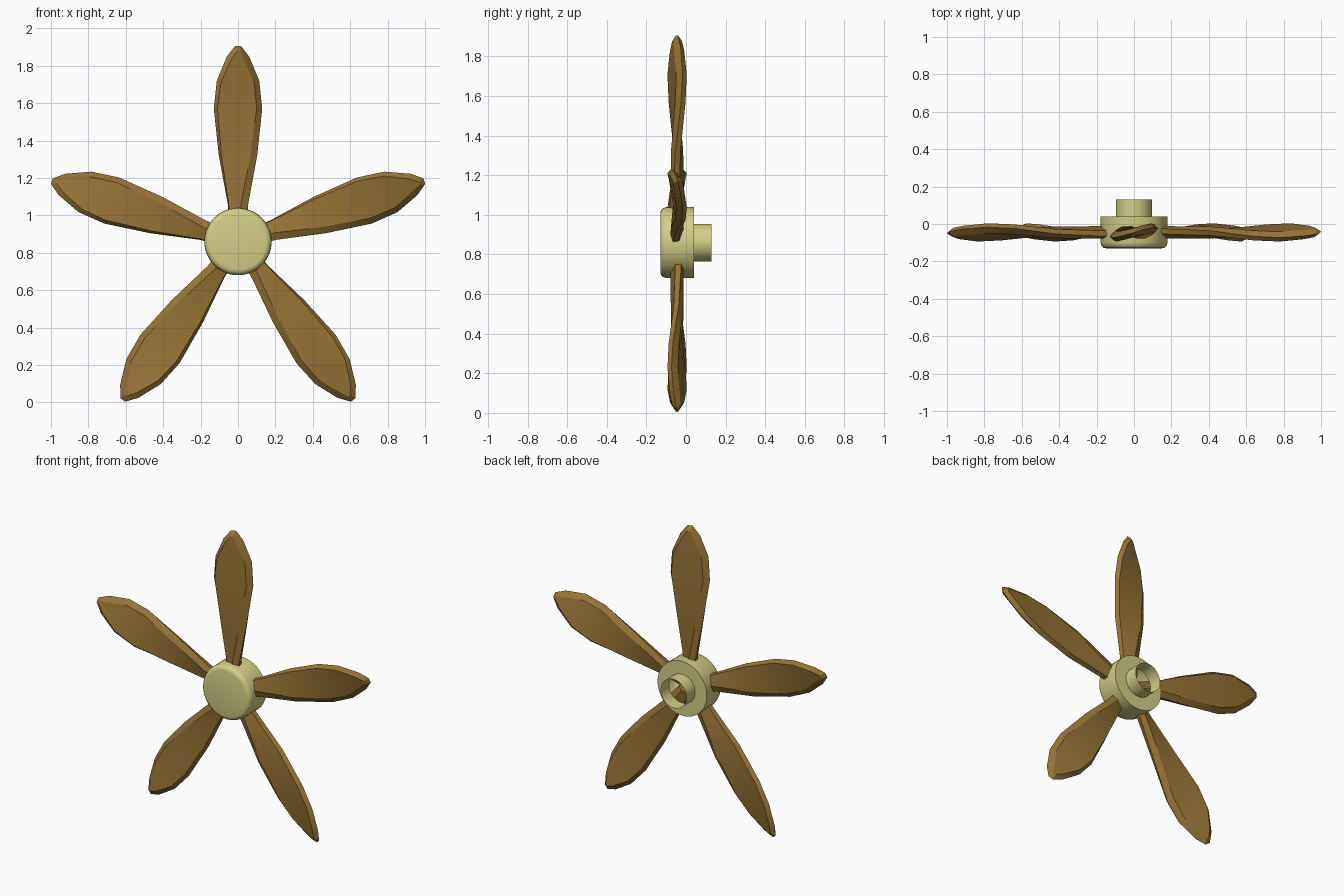
import bpy, bmesh, math
from mathutils import Matrix

if "Cube" in bpy.data.objects:
    bpy.data.objects.remove(bpy.data.objects["Cube"])

HUB_Z = 0.86      # height of the rotation axis
BLADE_Y = -0.045  # plane of the blades


def material(name, rgb):
    m = bpy.data.materials.new(name)
    m.diffuse_color = (*rgb, 1)
    m.use_nodes = True
    m.node_tree.nodes["Principled BSDF"].inputs["Base Color"].default_value = m.diffuse_color
    return m


khaki = material("pale khaki", (0.66, 0.62, 0.24))
bronze = material("dark bronze", (0.305, 0.175, 0.036))


def finish(bm, name, mat, angle):
    bmesh.ops.recalc_face_normals(bm, faces=bm.faces)
    me = bpy.data.meshes.new(name)
    bm.to_mesh(me)
    bm.free()
    me.materials.append(mat)
    ob = bpy.data.objects.new(name, me)
    bpy.context.collection.objects.link(ob)
    bpy.ops.object.select_all(action='DESELECT')
    ob.select_set(True)
    bpy.context.view_layer.objects.active = ob
    bpy.ops.object.shade_smooth_by_angle(angle=math.radians(angle))
    return ob


# Hub with open shaft sleeve: one lathed profile of (radius, y)
profile = [(0, -0.13), (0.148, -0.13), (0.162, -0.127), (0.173, -0.118),
           (0.179, -0.1), (0.18, 0.04), (0.095, 0.04), (0.095, 0.13)]
bm = bmesh.new()
vs = [bm.verts.new((r, y, 0)) for r, y in profile]
edges = [bm.edges.new(p) for p in zip(vs, vs[1:])]
bmesh.ops.spin(bm, geom=vs + edges, axis=(0, 1, 0), cent=(0, 0, 0),
               angle=2 * math.pi, steps=48, use_merge=True)
bmesh.ops.remove_doubles(bm, verts=bm.verts, dist=0.0005)
hub = finish(bm, "hub", khaki, 35)
hub.location.z = HUB_Z

# Blade stations: edge radius, half width, twist in degrees,
# flat face radius, half thickness
stations = [(0.06, 0.048, -26, 0.06, 0.026),
            (0.20, 0.058, -20, 0.20, 0.026),
            (0.46, 0.103, -5, 0.46, 0.025),
            (0.71, 0.131, 9, 0.71, 0.025),
            (0.86, 0.117, 14, 0.85, 0.025),
            (0.99, 0.062, 16, 0.97, 0.024),
            (1.047, 0.016, 17, 1.017, 0.022)]
bm = bmesh.new()
rings = []
for r, w, twist, rf, t in stations:
    thin, wide = max(w - 0.016, w * 0.75), max(w - 0.034, w * 0.45)
    c, s = math.cos(math.radians(twist)), math.sin(math.radians(twist))
    section = [(-w, 0, r), (-thin, -t, rf), (wide, -t, rf),
               (w, 0, r), (thin, t, rf), (-wide, t, rf)]
    rings.append([bm.verts.new((x * c - y * s, x * s + y * c, z))
                  for x, y, z in section])
for a, b in zip(rings, rings[1:]):
    for i in range(6):
        j = (i + 1) % 6
        bm.faces.new((a[i], a[j], b[j], b[i]))
bm.faces.new(rings[0])
bm.faces.new(rings[-1][0:4])
bm.faces.new(rings[-1][3:6] + rings[-1][0:1])
blade = finish(bm, "blade_1", bronze, 30)

# Five blades around the hub
for i in range(5):
    ob = blade
    if i:
        ob = bpy.data.objects.new(f"blade_{i + 1}", blade.data)
        bpy.context.collection.objects.link(ob)
    ob.matrix_world = (Matrix.Translation((0, BLADE_Y, HUB_Z))
                       @ Matrix.Rotation(i * math.tau / 5, 4, 'Y'))
